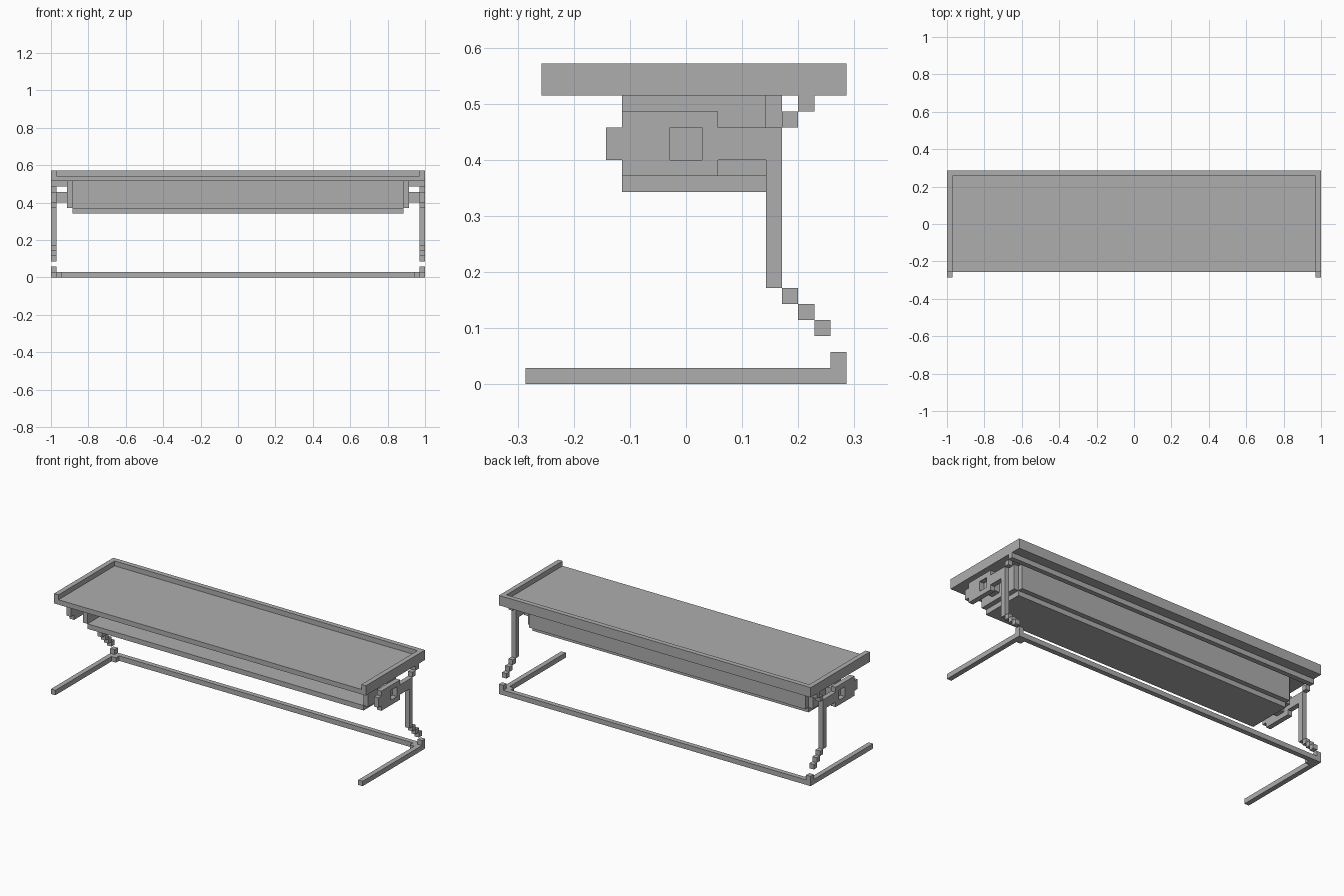
import bpy, bmesh
from mathutils import Vector

U = 2 / 70  # one grid cell

cube = bpy.data.objects.get("Cube")
if cube:
    bpy.data.objects.remove(cube, do_unlink=True)

grey = bpy.data.materials.new("plain grey")
grey.use_nodes = True
colour = (0.42, 0.42, 0.42, 1)
grey.diffuse_color = colour
grey.node_tree.nodes["Principled BSDF"].inputs["Base Color"].default_value = colour


def finish(name, bm, mirror):
    bmesh.ops.recalc_face_normals(bm, faces=bm.faces)
    bmesh.ops.scale(bm, vec=(U, U, U), verts=bm.verts)
    mesh = bpy.data.meshes.new(name)
    bm.to_mesh(mesh)
    bm.free()
    mesh.materials.append(grey)
    obj = bpy.data.objects.new(name, mesh)
    bpy.context.scene.collection.objects.link(obj)
    if mirror:
        obj.modifiers.new("Mirror", 'MIRROR').use_axis = (True, False, False)
    return obj


def box(name, x, y, z, mirror=False):
    """Box from (low, high) ranges in grid cells."""
    bm = bmesh.new()
    bmesh.ops.create_cube(bm, size=1)
    for v in bm.verts:
        v.co = Vector([r[0] if c < 0 else r[1] for c, r in zip(v.co, (x, y, z))])
    return finish(name, bm, mirror)


def prism(name, loops, span, axis, mirror=False):
    """Fill outline loops (holes allowed) and extrude them along an axis."""
    bm = bmesh.new()
    edges = []
    for loop in loops:
        vs = [bm.verts.new((span[0], a, b) if axis == 'X' else (a, b, span[0]))
              for a, b in loop]
        edges += [bm.edges.new((v, vs[i - 1])) for i, v in enumerate(vs)]
    bmesh.ops.triangle_fill(bm, edges=edges, use_beauty=True)
    out = bmesh.ops.extrude_face_region(bm, geom=list(bm.faces), use_keep_orig=True)
    d = span[1] - span[0]
    bmesh.ops.translate(bm, vec=(d, 0, 0) if axis == 'X' else (0, 0, d),
                        verts=[g for g in out["geom"] if isinstance(g, bmesh.types.BMVert)])
    return finish(name, bm, mirror)


def both_sides(half):
    """Complete an outline that is symmetric in x."""
    return half + [(-x, y) for x, y in reversed(half)]


# Table top with a raised rim on the back and both ends
box("table_top", (-35, 35), (-9, 10), (18, 19))
prism("table_rim", [both_sides([(34, 9), (34, -9), (35, -9), (35, 10)][::-1])],
      (19, 20), 'Z')
box("rear_beam", (-35, 35), (7, 8), (17, 18))

# Open tray under the top
box("tray_floor", (-31, 31), (-4, 5), (12, 13))
box("tray_back", (-31, 31), (5, 6), (13, 18))
box("tray_side", (31, 32), (-4, 5), (13, 18), mirror=True)
box("tray_arm", (32, 34), (-1, 1), (14, 16), mirror=True)

# End bracket and upright in one plate, with a square window
plate = [(-5, 14), (-4, 14), (-4, 13), (2, 13), (2, 14), (5, 14), (5, 6), (6, 6),
         (6, 16), (2, 16), (2, 17), (-4, 17), (-4, 16), (-5, 16)]
window = [(-1, 14), (1, 14), (1, 16), (-1, 16)]
prism("end_bracket", [plate, window], (34, 35), 'X', mirror=True)

# Stepped links above and below the upright
box("upper_link", (34, 35), (6, 7), (16, 17), mirror=True)
for i in range(3):
    box("foot_step_%d" % (i + 1), (34, 35), (6 + i, 7 + i), (5 - i, 6 - i), mirror=True)

# Floor frame, open at the front, with inner corner blocks and rear posts
prism("floor_frame", [both_sides([(35, 10), (35, -10), (34, -10), (34, 8), (33, 8), (33, 9)])],
      (0, 1), 'Z')
box("rear_post", (34, 35), (9, 10), (1, 2), mirror=True)
